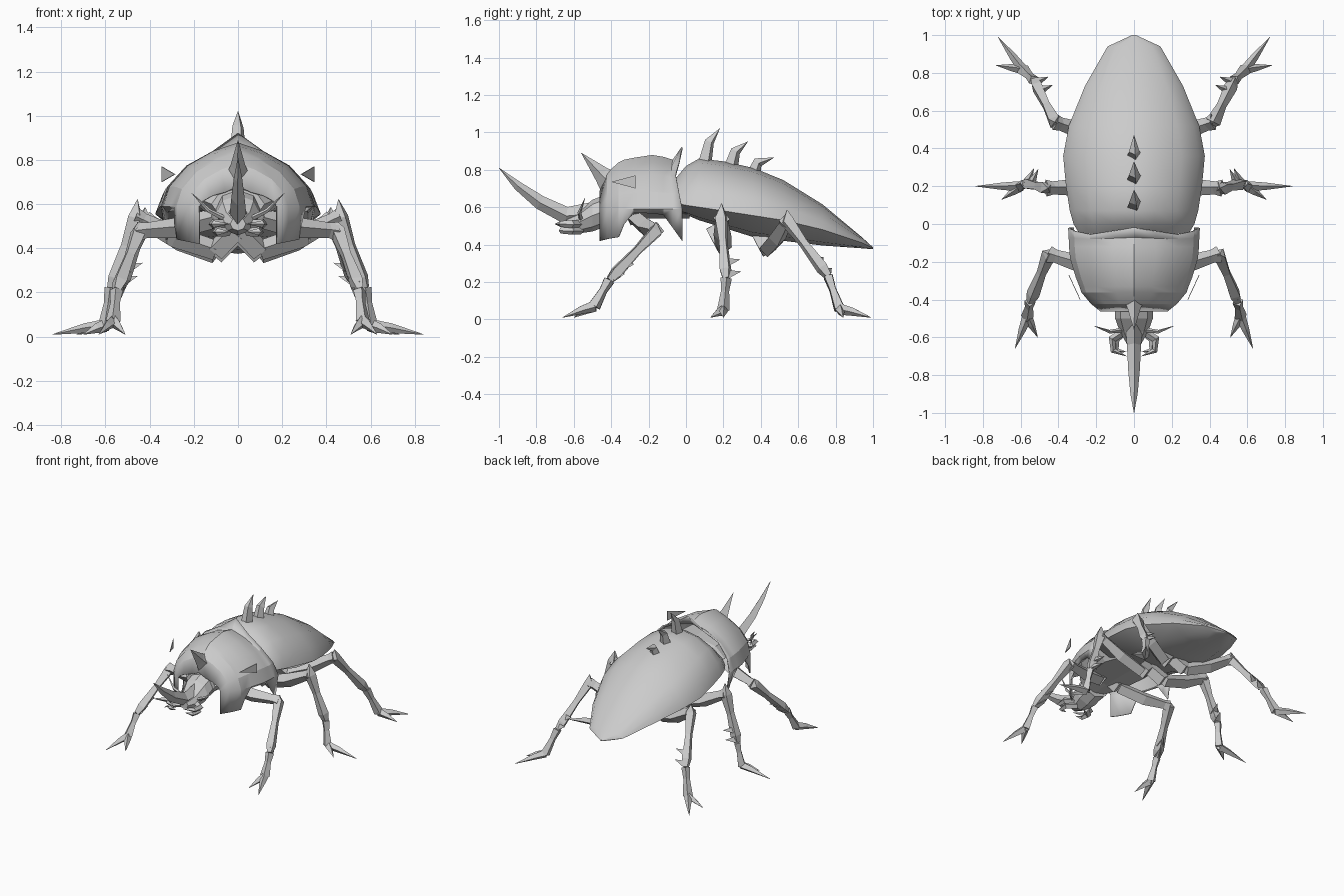
import bpy, bmesh
from math import sin, cos, pi
from mathutils import Vector

if "Cube" in bpy.data.objects:
    bpy.data.objects.remove(bpy.data.objects["Cube"])

grey = bpy.data.materials.new("chitin_grey")
grey.use_nodes = True
grey.diffuse_color = (0.6, 0.6, 0.6, 1)
grey.node_tree.nodes["Principled BSDF"].inputs["Base Color"].default_value = (0.6, 0.6, 0.6, 1)


def finish(name, bm, smooth=0):
    bmesh.ops.recalc_face_normals(bm, faces=bm.faces)
    mesh = bpy.data.meshes.new(name)
    bm.to_mesh(mesh)
    bm.free()
    mesh.materials.append(grey)
    obj = bpy.data.objects.new(name, mesh)
    bpy.context.collection.objects.link(obj)
    if smooth:
        bpy.ops.object.select_all(action='DESELECT')
        obj.select_set(True)
        bpy.context.view_layer.objects.active = obj
        bpy.ops.object.shade_smooth_by_angle(angle=smooth)
    return obj


def loft(bm, rings, closed=True):
    """Skin a list of equal rings; closed rings also get end caps."""
    rows = [[bm.verts.new(p) for p in ring] for ring in rings]
    n = len(rows[0])
    for a, b in zip(rows, rows[1:]):
        for i in range(n if closed else n - 1):
            j = (i + 1) % n
            bm.faces.new((a[i], a[j], b[j], b[i]))
    if closed:
        bm.faces.new(rows[0])
        bm.faces.new(rows[-1])


def limb(bm, path, sides=4, flat=1.0):
    """Sweep a tapered polygon along (point, radius) pairs."""
    pts = [Vector(p) for p, r in path]
    normal = Vector((0.05, 0.1, 1))
    rings = []
    for i, (p, r) in enumerate(path):
        t = (pts[min(i + 1, len(pts) - 1)] - pts[max(i - 1, 0)]).normalized()
        normal = (normal - t * normal.dot(t)).normalized()
        side = t.cross(normal)
        angles = [2 * pi * k / sides for k in range(sides)]
        rings.append([pts[i] + r * (normal * cos(a) + side * sin(a) * flat) for a in angles])
    loft(bm, rings)


def dome(y, w, rim, top, steps, slope):
    """Arch from +x to -x; a slope above 1 pulls the shoulders in."""
    points = []
    for k in range(steps + 1):
        c, s = cos(pi * k / steps), max(sin(pi * k / steps), 0)
        x = w * abs(c) ** slope * (1 if k * 2 < steps else -1)
        points.append(Vector((x, y, rim + (top - rim) * s ** slope)))
    return points


# Abdomen: domed wing cases with a sharp rim over a shallow belly
# columns: y, half width, rim height, top height, belly height
abdomen = [
    (-0.05, 0.29, 0.62, 0.76, 0.57), (0.0, 0.32, 0.61, 0.82, 0.56),
    (0.07, 0.34, 0.60, 0.86, 0.53), (0.20, 0.36, 0.58, 0.845, 0.49),
    (0.36, 0.375, 0.555, 0.81, 0.44), (0.52, 0.345, 0.53, 0.745, 0.42),
    (0.73, 0.26, 0.48, 0.615, 0.395), (0.94, 0.14, 0.41, 0.44, 0.38),
    (1.0, 0.01, 0.38, 0.385, 0.375)]
rings = []
for y, w, rim, top, low in abdomen:
    belly = [(w * f, y, low + (rim - low) * abs(f) * 0.35) for f in (-0.6, 0, 0.6)]
    rings.append(dome(y, w, rim, top, 8, 1.15) + belly)
bm = bmesh.new()
loft(bm, rings)
finish("abdomen", bm, 0.65)

# Thorax shield: open arch with downward flaps front and rear
# columns: y, half width, shoulder height, crest height, lower edge, rear bow
shield = [
    (-0.46, 0.175, 0.66, 0.68, 0.42, 0), (-0.42, 0.225, 0.77, 0.78, 0.43, 0),
    (-0.36, 0.275, 0.82, 0.835, 0.44, 0), (-0.33, 0.285, 0.83, 0.85, 0.51, 0),
    (-0.28, 0.305, 0.85, 0.86, 0.57, 0), (-0.18, 0.335, 0.86, 0.875, 0.57, 0),
    (-0.12, 0.34, 0.85, 0.865, 0.56, 0), (-0.07, 0.342, 0.84, 0.85, 0.49, 0.01),
    (-0.02, 0.345, 0.86, 0.92, 0.42, 0.035)]
rings = []
for y, w, top, crest, low, bow in shield:
    arc = dome(y, w, 0.59, top, 8, 1.15)
    for k, p in enumerate(arc):
        p.y -= bow * sin(pi * k / 4) ** 2
    arc[4].z = crest
    hem = w if y < -0.3 else w * 0.93
    rings.append([(hem, y, low)] + arc + [(-hem, y, low)])
bm = bmesh.new()
loft(bm, rings, closed=False)
thorax = finish("thorax_shield", bm, 0.35)
shell = thorax.modifiers.new("thickness", 'SOLIDIFY')
shell.thickness = 0.008
shell.offset = 0


def body(name, stations):
    """Eight-sided body segment from y, half width, bottom, top."""
    bm = bmesh.new()
    loft(bm, [[(w * cos(pi * k / 4), y, (lo + hi) / 2 + (hi - lo) / 2 * sin(pi * k / 4))
               for k in range(8)] for y, w, lo, hi in stations])
    finish(name, bm)


body("chest", [(-0.44, 0.12, 0.53, 0.67), (-0.3, 0.22, 0.54, 0.74),
               (-0.1, 0.25, 0.54, 0.74), (0.02, 0.2, 0.54, 0.70)])
body("head", [(-0.42, 0.10, 0.50, 0.67), (-0.50, 0.10, 0.47, 0.64),
              (-0.57, 0.075, 0.46, 0.58), (-0.64, 0.035, 0.48, 0.54)])


def spike(name, path, flat=1.0):
    bm = bmesh.new()
    limb(bm, [((0, y, z), r) for y, z, r in path], 4, flat)
    finish(name, bm)


# Horns and the row of back spines
spike("head_horn", [(-0.46, 0.57, 0.065), (-0.64, 0.555, 0.047), (-0.78, 0.625, 0.038),
                    (-0.90, 0.715, 0.024), (-1.0, 0.81, 0.001)], 0.8)
spike("thorax_horn", [(-0.38, 0.71, 0.085), (-0.45, 0.775, 0.045), (-0.56, 0.89, 0.001)], 0.75)
spines = [((0.10, 0.83), (0.125, 0.95), (0.18, 1.02)),
          ((0.24, 0.81), (0.265, 0.90), (0.33, 0.95)),
          ((0.36, 0.77), (0.385, 0.84), (0.47, 0.865))]
for i, (base, mid, tip) in enumerate(spines):
    spike("back_spine_%d" % (i + 1), [(*base, 0.04), (*mid, 0.028), (*tip, 0.001)])

# Legs: hip, knee, ankle, toe, two claw tips, barb direction, knee cap
legs = {
    "front_leg": ((0.09, -0.27, 0.54), (0.45, -0.16, 0.475), (0.55, -0.41, 0.21),
                  (0.565, -0.49, 0.07), (0.63, -0.66, 0.01), (0.51, -0.60, 0.01),
                  (-0.03, 0.07, 0.02), (0, 0, 0.045)),
    "middle_leg": ((0.10, 0.20, 0.39), (0.465, 0.19, 0.54), (0.575, 0.215, 0.22),
                   (0.60, 0.20, 0.05), (0.84, 0.20, 0.01), (0.70, 0.13, 0.01),
                   (-0.04, 0.08, 0.02), (-0.01, 0, 0.08)),
    "hind_leg": ((0.10, 0.435, 0.375), (0.42, 0.54, 0.525), (0.53, 0.76, 0.23),
                 (0.59, 0.82, 0.055), (0.72, 0.99, 0.01), (0.73, 0.84, 0.01),
                 (-0.07, 0.03, 0.03), (0, 0, 0.06))}

for side, label in ((1, "left_"), (-1, "right_")):
    def flip(p):
        return Vector((p[0] * side, p[1], p[2]))

    for name, joints in legs.items():
        hip, knee, ankle, toe, claw_a, claw_b, barb, cap = map(flip, joints)
        bm = bmesh.new()
        # hip joint under the body, then the slightly sagging thigh
        limb(bm, [(flip((0.01, hip.y - 0.05, hip.z + 0.09)), 0.05), (hip, 0.052)])
        sag = hip.lerp(knee, 0.5) - Vector((0, 0, 0.015))
        limb(bm, [(hip, 0.045), (sag, 0.048), (hip.lerp(knee, 0.9), 0.035), (knee, 0.045)])
        # shin with a pointed knee cap
        limb(bm, [(knee + cap, 0.002), (knee, 0.04),
                  (knee.lerp(ankle, 0.4), 0.026), (knee.lerp(ankle, 0.85), 0.036),
                  (ankle, 0.022)])
        for f in (0.75, 0.95):
            root = knee.lerp(ankle, f)
            limb(bm, [(root, 0.03), (root + barb, 0.001)], 3)
        # foot and claws
        limb(bm, [(ankle, 0.03), (ankle.lerp(toe, 0.4), 0.022), (toe, 0.034)])
        for claw in (claw_a, claw_b):
            bend = toe.lerp(claw, 0.4) + Vector((0, 0, 0.004))
            limb(bm, [(toe, 0.03), (bend, 0.022), (claw, 0.001)], 4, 0.9)
        finish(label + name, bm)

    # Feelers sweeping out and up
    bm = bmesh.new()
    limb(bm, [(flip((0.05, -0.56, 0.53)), 0.013), (flip((0.13, -0.57, 0.57)), 0.01),
              (flip((0.21, -0.54, 0.65)), 0.001)])
    finish(label + "feeler", bm)

    # Curved jaws, upper and lower, curling inward
    bm = bmesh.new()
    for z, s in ((0.51, 1.0), (0.475, 0.85)):
        limb(bm, [(flip((0.04, -0.56, z)), 0.02), (flip((0.115 * s, -0.61, z)), 0.022),
                  (flip((0.11 * s, -0.67, z)), 0.016), (flip((0.04, -0.70 * s ** 0.2, z)), 0.001)])
    finish(label + "jaw", bm)

    # Thin side blade beside the shield
    bm = bmesh.new()
    outline = [(0.345, -0.27, 0.70), (0.345, -0.27, 0.77), (0.285, -0.40, 0.735)]
    loft(bm, [[flip((x + d, y, z)) for x, y, z in outline] for d in (-0.002, 0.002)])
    finish(label + "side_blade", bm)
